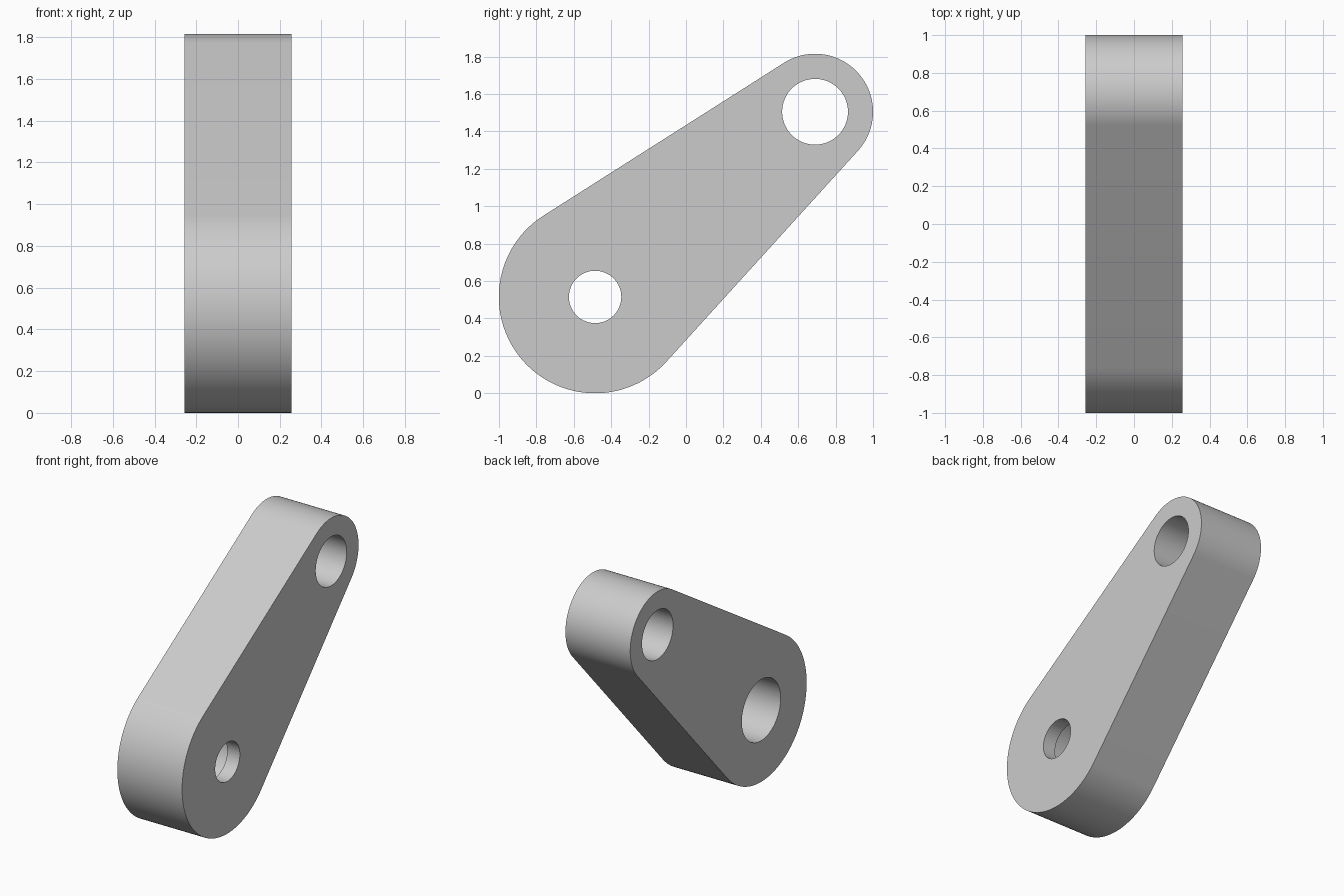
import bpy, bmesh, math

if "Cube" in bpy.data.objects:
    bpy.data.objects.remove(bpy.data.objects["Cube"])

HALF = 0.257                            # half thickness along x
BIG, BIG_R = (-0.486, 0.515), 0.515     # lower end (y, z) and radius
SMALL, SMALL_R = (0.69, 1.505), 0.31    # upper end

grey = bpy.data.materials.new("light_grey")
grey.diffuse_color = (0.6, 0.6, 0.6, 1)
grey.use_nodes = True
grey.node_tree.nodes["Principled BSDF"].inputs["Base Color"].default_value = grey.diffuse_color


def arc(centre, radius, start, end, steps):
    """Points (y, z) along an arc."""
    return [(centre[0] + radius * math.cos(start + (end - start) * i / steps),
             centre[1] + radius * math.sin(start + (end - start) * i / steps))
            for i in range(steps + 1)]


def prism(name, outline, x0, x1):
    """Extrude a (y, z) outline along x."""
    bm = bmesh.new()
    face = bm.faces.new([bm.verts.new((x0, y, z)) for y, z in outline])
    top = bmesh.ops.extrude_face_region(bm, geom=[face])["geom"]
    verts = [g for g in top if isinstance(g, bmesh.types.BMVert)]
    bmesh.ops.translate(bm, verts=verts, vec=(x1 - x0, 0, 0))
    bmesh.ops.recalc_face_normals(bm, faces=bm.faces)
    mesh = bpy.data.meshes.new(name)
    bm.to_mesh(mesh)
    bm.free()
    mesh.materials.append(grey)
    obj = bpy.data.objects.new(name, mesh)
    bpy.context.collection.objects.link(obj)
    return obj


# Tapered arm: two round ends joined by tangent flats
dy, dz = SMALL[0] - BIG[0], SMALL[1] - BIG[1]
axis = math.atan2(dz, dy)
phi = math.acos((BIG_R - SMALL_R) / math.hypot(dy, dz))
outline = (arc(BIG, BIG_R, axis + phi, axis + 2 * math.pi - phi, 64)
           + arc(SMALL, SMALL_R, axis - phi, axis + phi, 48))
arm = prism("crank_arm", outline, -HALF, HALF)
bpy.context.view_layer.objects.active = arm
arm.select_set(True)

# Bores: upper through hole, lower through hole, deep counterbore on the left
bores = [("upper_bore", SMALL, 0.176, -0.4, 0.4),
         ("lower_bore", BIG, 0.14, -0.4, 0.4),
         ("counterbore", BIG, 0.22, -0.4, HALF - 0.10)]
for name, centre, radius, x0, x1 in bores:
    cutter = prism(name, arc(centre, radius, 0, 2 * math.pi, 64)[:-1], x0, x1)
    cutter.hide_render = True
    mod = arm.modifiers.new(name, "BOOLEAN")
    mod.operation = "DIFFERENCE"
    mod.solver = "EXACT"
    mod.object = cutter
    bpy.ops.object.modifier_apply(modifier=mod.name)
    bpy.data.objects.remove(cutter)

bpy.ops.object.shade_smooth_by_angle(angle=math.radians(30))
